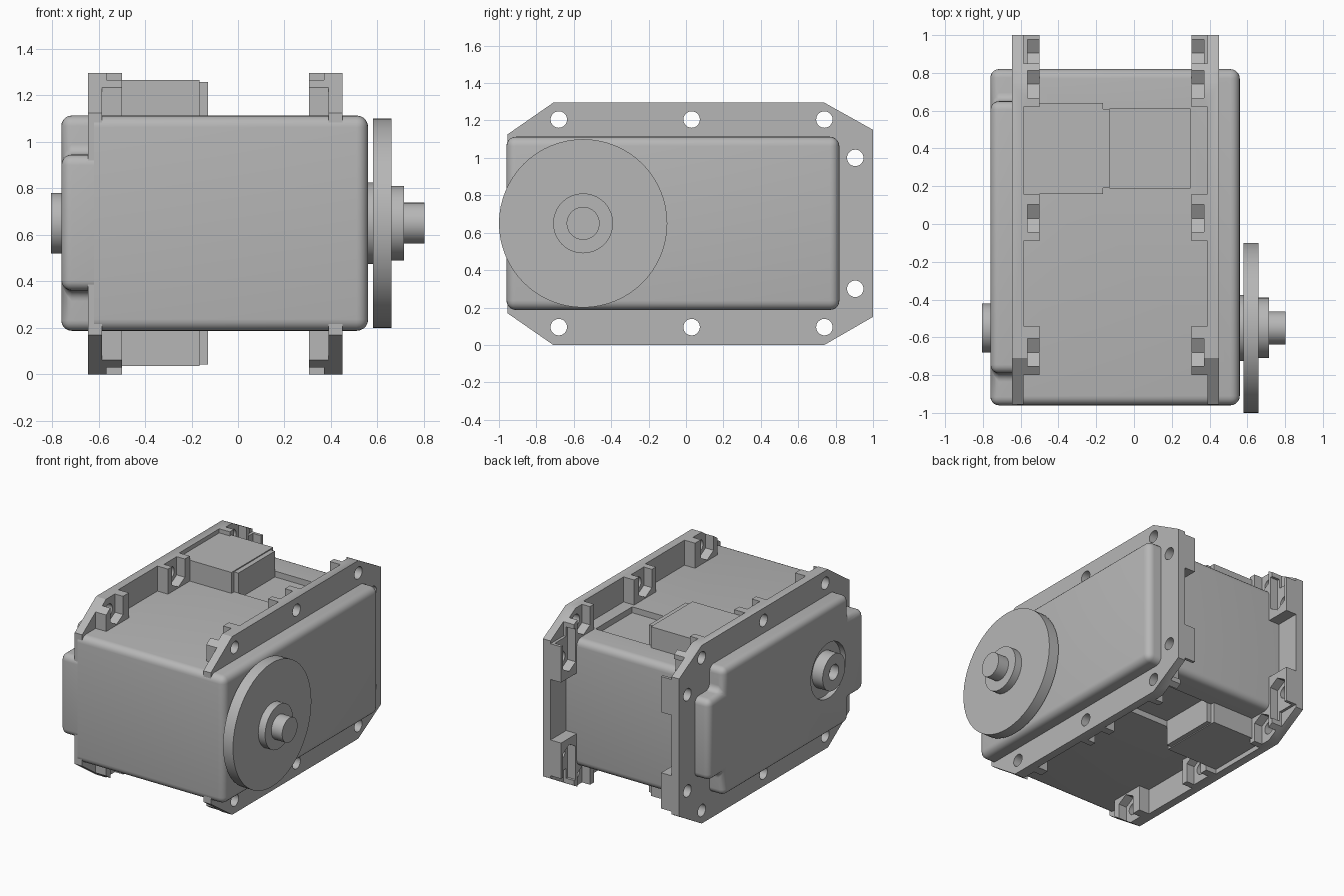
import bpy, bmesh, math
from mathutils import Matrix

if "Cube" in bpy.data.objects:
    bpy.data.objects.remove(bpy.data.objects["Cube"])

grey = bpy.data.materials.new("plain grey")
grey.use_nodes = True
grey.diffuse_color = (0.47, 0.47, 0.47, 1)
grey.node_tree.nodes["Principled BSDF"].inputs["Base Color"].default_value = grey.diffuse_color

MID_Z = 0.65      # mirror height of the whole housing
SHAFT_Y = -0.55
parts = []


def flip_x(x):
    """Mirror an x position from one flange to the other."""
    return -0.195 - x


def prism(name, pts, x0, x1, bevel=0):
    """Extrude a (y, z) outline along x; round every edge except those at x0."""
    bm = bmesh.new()
    base = bm.faces.new([bm.verts.new((x0, y, z)) for y, z in pts])
    top = bmesh.ops.extrude_face_region(bm, geom=[base], use_keep_orig=True)["geom"]
    for v in top:
        if isinstance(v, bmesh.types.BMVert):
            v.co.x = x1
    bmesh.ops.recalc_face_normals(bm, faces=bm.faces)
    if bevel:
        edges = [e for e in bm.edges if any(abs(v.co.x - x0) > 1e-4 for v in e.verts)]
        bmesh.ops.bevel(bm, geom=edges, offset=bevel, segments=5, profile=0.5, affect="EDGES")
    me = bpy.data.meshes.new(name)
    bm.to_mesh(me)
    bm.free()
    me.materials.append(grey)
    ob = bpy.data.objects.new(name, me)
    bpy.context.collection.objects.link(ob)
    parts.append(ob)
    return ob


def box(name, x0, x1, y0, y1, z0, z1, bevel=0):
    return prism(name, [(y0, z0), (y1, z0), (y1, z1), (y0, z1)], x0, x1, bevel)


def cyl(name, r, x0, x1, y=SHAFT_Y, z=MID_Z, n=64):
    ring = [(y + r * math.cos(2 * math.pi * i / n), z + r * math.sin(2 * math.pi * i / n))
            for i in range(n)]
    return prism(name, ring, x0, x1)


def cut(ob, cutters):
    """Subtract the cutters from an object and delete them."""
    for c in cutters:
        m = ob.modifiers.new("cut", "BOOLEAN")
        m.operation, m.solver, m.object = "DIFFERENCE", "EXACT", c
        bpy.context.view_layer.objects.active = ob
        bpy.ops.object.modifier_apply(modifier=m.name)
        parts.remove(c)
        bpy.data.objects.remove(c)


def flip_z(z, up):
    return z if up else 2 * MID_Z - z


# Main housing with shallow cable recesses on top and bottom
body = box("housing", -0.62, 0.56, -0.96, 0.82, 0.187, 1.113, 0.05)
cut(body, [box("recess", -0.3, 0.3, 0.19, 0.61, *sorted((flip_z(1.07, up), flip_z(1.3, up))))
           for up in (True, False)])

# Left cover with notched corners and a ring recess
Y0, Y1, YA, YB = -0.96, 0.82, -0.79, 0.65
ZA, ZB, Z0, Z1 = 0.36, 0.945, 0.187, 1.113
cover = prism("left_cover", [(YA, Z0), (YB, Z0), (YB, ZA), (Y1, ZA), (Y1, ZB), (YB, ZB),
                             (YB, Z1), (YA, Z1), (YA, ZB), (Y0, ZB), (Y0, ZA), (YA, ZA)],
              -0.62, -0.76, 0.045)
cut(cover, [cyl("ring_recess", 0.2, -0.72, -0.8)])
pivot = cyl("left_pivot", 0.13, -0.7, -0.805)
cut(pivot, [cyl("pivot_hole", 0.055, -0.74, -0.85)])

# Mounting flanges: thick outline, thinned between the bosses, with nut pockets
outline = [(-0.955, 0.17), (-0.71, 0), (0.74, 0), (1, 0.15),
           (1, 1.15), (0.74, 1.295), (-0.71, 1.295), (-0.955, 1.125)]
for side, fx in (("left", lambda x: x), ("right", flip_x)):
    flange = prism(side + "_flange", outline, fx(-0.645), fx(-0.5))
    a, b = fx(-0.585), fx(-0.45)
    cutters = [box("back_gap", a, b, 0.8, 1.1, 0.43, 0.87)]
    for up in (True, False):
        for y0, y1 in ((-1.1, -0.8), (-0.54, -0.09), (0.16, 0.62)):
            cutters.append(box("gap", a, b, y0, y1,
                               *sorted((flip_z(1.0, up), flip_z(1.4, up)))))
        cutters.append(box("corner_gap", a, b, 0.85, 1.1,
                           *sorted((flip_z(1.13, up), flip_z(1.4, up)))))
        for hy, hz in ((-0.68, 1.205), (0.03, 1.205), (0.74, 1.205), (0.905, 1.0)):
            w = 0.073
            pocket = [(hy, hz - 0.085), (hy + w, hz - 0.043), (hy + w, hz + 0.2),
                      (hy - w, hz + 0.2), (hy - w, hz - 0.043)]
            cutters.append(prism("nut_pocket", [(y, flip_z(z, up)) for y, z in pocket],
                                 fx(-0.565), b))
            cutters.append(cyl("screw_hole", 0.044, fx(-0.7), b, hy, flip_z(hz, up), 32))
    cut(flange, cutters)

# Cable connectors on top and bottom
for label, up in (("top", True), ("bottom", False)):
    for name, x1, y0, y1, z in (("connector", -0.165, 0.16, 0.64, 1.265),
                                ("connector_lip", -0.13, 0.19, 0.61, 1.258)):
        box(label + "_" + name, -0.59, x1, y0, y1, *sorted((flip_z(1.05, up), flip_z(z, up))))

# Output disc, hub and shaft on the right
for name, r, x0, x1 in (("output_collar", 0.175, 0.5, 0.6), ("output_disc", 0.45, 0.58, 0.66),
                        ("output_hub", 0.16, 0.65, 0.715), ("output_shaft", 0.088, 0.7, 0.802)):
    cyl(name, r, x0, x1)

# Smooth rounds, keep hard edges
bpy.ops.object.select_all(action="DESELECT")
for ob in parts:
    ob.select_set(True)
bpy.context.view_layer.objects.active = parts[0]
bpy.ops.object.shade_smooth_by_angle(angle=math.radians(30))
